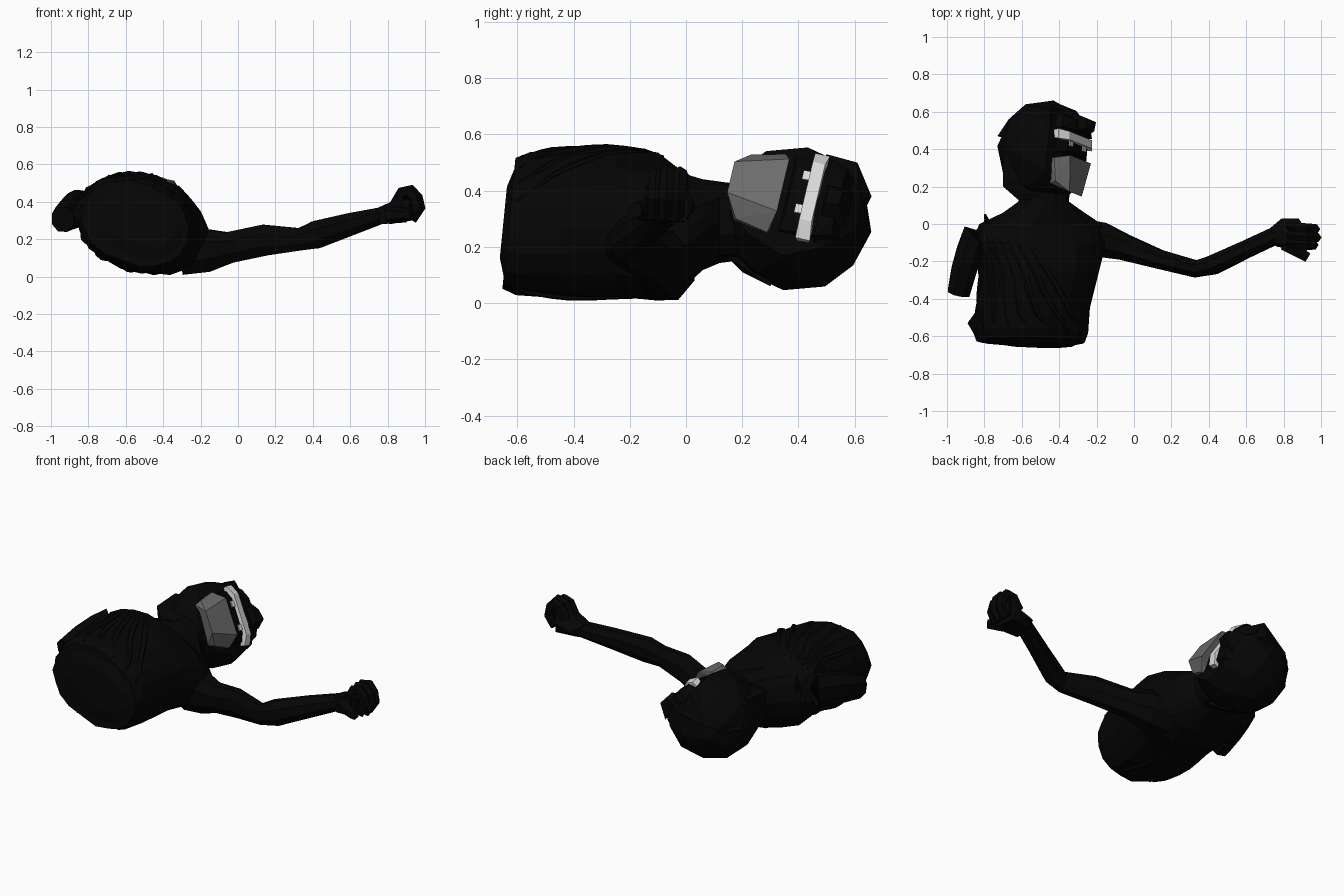
import bpy, bmesh, math
from math import sin, cos, radians, copysign
from mathutils import Matrix, Vector

if "Cube" in bpy.data.objects:
    bpy.data.objects.remove(bpy.data.objects["Cube"])


def material(name, value):
    m = bpy.data.materials.new(name)
    m.use_nodes = True
    colour = (value, value, value, 1)
    m.diffuse_color = colour
    m.node_tree.nodes["Principled BSDF"].inputs["Base Color"].default_value = colour
    return m


BLACK = material("cloth black", 0.0015)
GREY = material("mask grey", 0.15)
WHITE = material("eye white", 0.72)


def finish(name, bm, mat):
    bmesh.ops.recalc_face_normals(bm, faces=bm.faces)
    me = bpy.data.meshes.new(name)
    bm.to_mesh(me)
    bm.free()
    me.materials.append(mat)
    ob = bpy.data.objects.new(name, me)
    bpy.context.collection.objects.link(ob)


def hull(name, points, mat=BLACK):
    bm = bmesh.new()
    for p in points:
        bm.verts.new(p)
    res = bmesh.ops.convex_hull(bm, input=bm.verts)
    junk = [g for g in res["geom_interior"] if isinstance(g, bmesh.types.BMVert)]
    bmesh.ops.delete(bm, geom=junk, context="VERTS")
    bmesh.ops.dissolve_limit(bm, angle_limit=radians(3), verts=bm.verts, edges=bm.edges)
    finish(name, bm, mat)


def loft(name, rings):
    bm = bmesh.new()
    loops = [[bm.verts.new(p) for p in ring] for ring in rings]
    n = len(loops[0])
    for a, b in zip(loops, loops[1:]):
        for i in range(n):
            j = (i + 1) % n
            bm.faces.new((a[i], a[j], b[j], b[i]))
    bm.faces.new(loops[0])
    bm.faces.new(loops[-1])
    finish(name, bm, BLACK)


def tube(name, path, sides=8):
    """Each path entry: x, y, z, sideways radius, upright radius."""
    centres = [Vector(p[:3]) for p in path]
    rings = []
    for k, (x, y, z, rw, rh) in enumerate(path):
        d = (centres[min(k + 1, len(path) - 1)] - centres[max(k - 1, 0)]).normalized()
        ref = Vector((0, 1, 0)) if abs(d.y) < 0.7 else Vector((1, 0, 0))
        up = d.cross(ref).normalized()
        w = up.cross(d)
        angles = [math.tau * (i + 0.5) / sides for i in range(sides)]
        rings.append([centres[k] + w * rw * cos(a) + up * rh * sin(a) for a in angles])
    loft(name, rings)


# Torso: tilted oval sections from waist to neck (y, x, z, half width, half depth)
SECTIONS = [
    (-0.63, -0.55, 0.285, 0.29, 0.215), (-0.58, -0.55, 0.285, 0.31, 0.238),
    (-0.45, -0.54, 0.282, 0.312, 0.252), (-0.25, -0.50, 0.29, 0.315, 0.252),
    (-0.10, -0.51, 0.275, 0.365, 0.237), (0.0, -0.50, 0.26, 0.335, 0.17),
    (0.06, -0.48, 0.28, 0.22, 0.145), (0.12, -0.48, 0.29, 0.13, 0.14),
    (0.22, -0.47, 0.29, 0.13, 0.13)]
TILT = radians(-20)


def boxy(v):
    return copysign(abs(v) ** 0.9, v)


def skin(y, a, grow=0.0):
    """Point on the torso surface at height y and angle a."""
    k = max(i for i in range(len(SECTIONS) - 1) if SECTIONS[i][0] <= y + 1e-6)
    s, t = SECTIONS[k], SECTIONS[k + 1]
    f = (y - s[0]) / (t[0] - s[0])
    _, cx, cz, rw, rh = [p + (q - p) * f for p, q in zip(s, t)]
    px, pz = (rw + grow) * boxy(cos(a)), (rh + grow) * boxy(sin(a))
    x, z = px * cos(TILT) - pz * sin(TILT), px * sin(TILT) + pz * cos(TILT)
    lean = 0.1 * z if y < -0.5 else 0
    return Vector((cx + x, y + lean, cz + z))


N = 20
loft("torso", [[skin(s[0], math.tau * i / N, 0.006 * sin(i * 2.4 + s[0] * 9))
                for i in range(N)] for s in SECTIONS])

# Waist end bulges outward slightly
hull("waist_end", [skin(-0.62, math.tau * i / N, -0.01) for i in range(N)]
     + [skin(-0.63, math.tau * i / 9, -0.1) + Vector((0.04, -0.02, 0)) for i in range(9)])


# Draped folds, fanning from the right shoulder to the waist, and across the back
def fold(name, start, end):
    pts = []
    for k in range(9):
        t = k / 8
        r = 0.004 + 0.009 * sin(math.pi * t)
        a = radians(start + (end - start) * t ** 1.4)
        pts.append((*skin(-0.08 - 0.53 * t, a, -0.001), r * 1.6, r))
    tube(name, pts, 5)


for i in range(7):
    fold("front_fold", 165 - i * 9, 165 - i * 20)
for i in range(4):
    fold("back_fold", 200 + i * 28, 235 + i * 28)

# Loose cloth bunched at the right hip
hull("hip_cloth", [(-0.89, -0.53, 0.34), (-0.86, -0.58, 0.3), (-0.82, -0.62, 0.38),
                   (-0.84, -0.46, 0.42), (-0.8, -0.45, 0.25), (-0.7, -0.6, 0.45),
                   (-0.7, -0.6, 0.2)])

# Left arm, stretched out
tube("left_arm", [
    (-0.30, -0.07, 0.13, 0.11, 0.13), (-0.17, -0.085, 0.14, 0.10, 0.125),
    (-0.05, -0.125, 0.155, 0.075, 0.09), (0.14, -0.19, 0.195, 0.055, 0.09),
    (0.33, -0.24, 0.2, 0.05, 0.065), (0.42, -0.22, 0.225, 0.055, 0.08),
    (0.60, -0.135, 0.28, 0.05, 0.065), (0.76, -0.06, 0.325, 0.05, 0.048)])

# Left hand: palm, curled fingers and thumb
hull("left_palm", [
    (0.73, -0.02, 0.36), (0.74, -0.1, 0.36), (0.75, -0.02, 0.29), (0.76, -0.12, 0.28),
    (0.79, 0.03, 0.33), (0.88, 0.03, 0.36), (0.9, -0.0, 0.4), (0.86, -0.12, 0.41),
    (0.9, -0.15, 0.3), (0.9, 0.0, 0.29), (0.84, -0.05, 0.41)])
for y, size in ((-0.015, 0.97), (-0.06, 1.02), (-0.1, 0.9)):
    curl = [(0.84, 0.38), (0.88, 0.45), (0.92, 0.46), (0.955, 0.42), (0.968, 0.37),
            (0.94, 0.32), (0.9, 0.35), (0.91, 0.42)]
    tube("left_finger", [(0.84 + (x - 0.84) * size, y - 0.003 * k,
                          0.38 + (z - 0.38) * size, 0.028, 0.032)
                         for k, (x, z) in enumerate(curl)], 6)
tube("left_thumb", [(0.81, -0.1, 0.33, 0.05, 0.05), (0.87, -0.145, 0.33, 0.035, 0.04),
                    (0.93, -0.18, 0.33, 0.03, 0.03)], 6)

# Right arm, ending above the elbow
tube("right_arm", [(-0.76, -0.03, 0.36, 0.10, 0.11), (-0.85, -0.07, 0.37, 0.085, 0.10),
                   (-0.88, -0.15, 0.355, 0.075, 0.10), (-0.91, -0.25, 0.335, 0.072, 0.09),
                   (-0.938, -0.37, 0.305, 0.064, 0.072)])

# Head frame: s across the face, u toward the crown, f out of the face
S = Vector((0.5, -0.2, -0.84)).normalized()
F = Vector((0.85, 0, 0.51))
F = (F - S * F.dot(S)).normalized()
U = F.cross(S)
HEAD = Matrix.Translation((-0.47, 0.39, 0.3)) @ Matrix((S, U, F)).transposed().to_4x4()


def on_head(points):
    return [HEAD @ Vector(p) for p in points]


def mirrored(points):
    return on_head([(s * k, u, f) for k in (-1, 1) for s, u, f in points])


# Hooded head with a flattened face
bm = bmesh.new()
bmesh.ops.create_icosphere(bm, subdivisions=2, radius=1)
for v in bm.verts:
    s, u, f = v.co.x * 0.255, v.co.y * 0.275, v.co.z * 0.265
    if u < 0.13:
        f = min(f, 0.16)
    v.co = HEAD @ Vector((s, u, f))
finish("hooded_head", bm, BLACK)

# Hood crown and the flap behind the neck
hull("hood_crown", [(-0.43, 0.66, 0.38), (-0.45, 0.61, 0.5), (-0.58, 0.64, 0.34),
                    (-0.45, 0.5, 0.53), (-0.67, 0.56, 0.3), (-0.36, 0.62, 0.36),
                    (-0.73, 0.47, 0.3), (-0.5, 0.4, 0.2)])
hull("hood_flap", [(-0.7, 0.38, 0.44), (-0.7, 0.2, 0.43), (-0.7, 0.38, 0.22),
                   (-0.69, 0.21, 0.25), (-0.62, 0.13, 0.4), (-0.62, 0.13, 0.24),
                   (-0.45, 0.13, 0.42), (-0.42, 0.14, 0.17), (-0.45, 0.36, 0.48),
                   (-0.42, 0.3, 0.06), (-0.45, 0.2, 0.11)])

# Brow wrap and knot above the eyes
hull("brow_wrap", mirrored([
    (0.16, 0.10, 0.18), (0.08, 0.10, 0.21), (0.08, 0.16, 0.205), (0.14, 0.16, 0.17),
    (0.17, 0.10, 0.1), (0.12, 0.2, 0.1)]))
hull("brow_knot", on_head([(-0.02, 0.12, 0.24), (0.06, 0.12, 0.25), (0.06, 0.17, 0.255),
                           (0.0, 0.17, 0.24), (-0.05, 0.2, 0.17), (0.1, 0.2, 0.17),
                           (0.1, 0.1, 0.18), (-0.05, 0.1, 0.18)]))

# Face mask covering nose and chin
hull("face_mask", mirrored([
    (0.165, -0.07, 0.155), (0.11, -0.045, 0.22), (0.135, -0.19, 0.16),
    (0.065, -0.235, 0.212), (0.165, -0.07, 0.12), (0.12, -0.2, 0.12)]), GREY)

# Dark socket, eye band and two small notches beneath it
hull("eye_socket", mirrored([(0.15, -0.03, 0.165), (0.1, -0.02, 0.19), (0.1, 0.1, 0.19),
                             (0.15, 0.1, 0.165), (0.16, -0.03, 0.1), (0.16, 0.1, 0.1)]))
hull("eye_band", mirrored([
    (0.178, 0.035, 0.175), (0.178, 0.088, 0.17), (0.12, 0.038, 0.212), (0.12, 0.083, 0.207),
    (0.17, 0.04, 0.14), (0.17, 0.083, 0.14)]), WHITE)
for c in (-0.07, 0.07):
    hull("eye_notch", on_head([(c + s, u, f) for s in (-0.018, 0.018)
                               for u in (0.012, 0.04) for f in (0.189, 0.197)]), WHITE)
